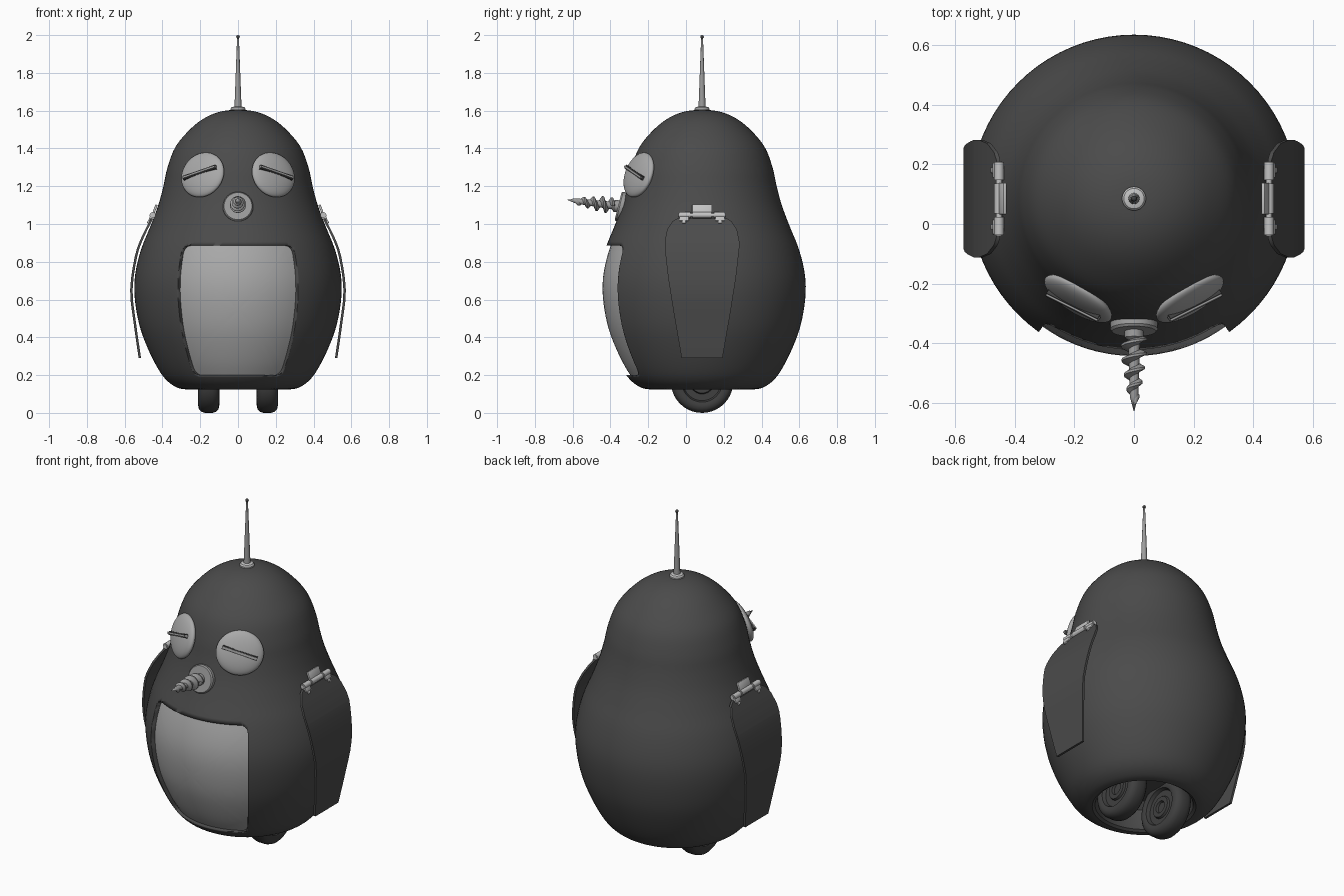
import bpy, bmesh, math
from mathutils import Matrix, Vector

if "Cube" in bpy.data.objects:
    bpy.data.objects.remove(bpy.data.objects["Cube"])

CY = 0.085  # y of the body's vertical axis


def mat(name, v):
    m = bpy.data.materials.new(name)
    m.diffuse_color = (v, v, v, 1)
    m.use_nodes = True
    m.node_tree.nodes["Principled BSDF"].inputs["Base Color"].default_value = m.diffuse_color
    return m


DARK = mat("dark_shell", 0.07)
BLACK = mat("black_rubber", 0.05)
PALE = mat("pale_grey", 0.40)
METAL = mat("metal_grey", 0.33)
BRIGHT = mat("bright_metal", 0.55)


def finish(name, bm, material, M=Matrix(), angle=35):
    bmesh.ops.recalc_face_normals(bm, faces=bm.faces)
    bm.transform(M)
    me = bpy.data.meshes.new(name)
    bm.to_mesh(me)
    bm.free()
    ob = bpy.data.objects.new(name, me)
    bpy.context.collection.objects.link(ob)
    me.materials.append(material)
    bpy.ops.object.select_all(action='DESELECT')
    ob.select_set(True)
    bpy.context.view_layer.objects.active = ob
    bpy.ops.object.shade_smooth_by_angle(angle=math.radians(angle))
    return ob


def skin(bm, rings, closed=True):
    for a, b in zip(rings, rings[1:]):
        n = max(len(a), len(b))
        for i in range(n):
            j = (i + 1) % n
            q = [a[i % len(a)], a[j % len(a)], b[j % len(b)], b[i % len(b)]]
            q = list(dict.fromkeys(q))
            if len(q) > 2:
                bm.faces.new(q)


def lathe(name, profile, material, M=Matrix(), n=32, angle=35):
    bm = bmesh.new()
    rings = []
    for r, z in profile:
        if r < 1e-5:
            rings.append([bm.verts.new((0, 0, z))])
        else:
            rings.append([bm.verts.new((r * math.cos(2 * math.pi * i / n),
                                        r * math.sin(2 * math.pi * i / n), z)) for i in range(n)])
    skin(bm, rings)
    return finish(name, bm, material, M, angle)


def box(name, size, material, M=Matrix(), bevel=0.0):
    bm = bmesh.new()
    bmesh.ops.create_cube(bm, size=1)
    bm.transform(Matrix.Diagonal((*size, 1)))
    if bevel:
        bmesh.ops.bevel(bm, geom=bm.edges[:], offset=bevel, segments=2, affect='EDGES', profile=0.5)
    return finish(name, bm, material, M)


def spline(pts, k=4):
    P = [Vector(p) for p in pts]
    out = []
    for i in range(len(P) - 1):
        a, b, c, d = P[max(i - 1, 0)], P[i], P[i + 1], P[min(i + 2, len(P) - 1)]
        for s in range(k):
            t = s / k
            out.append(0.5 * (2 * b + (c - a) * t + (2 * a - 5 * b + 4 * c - d) * t * t
                              + (3 * b - a - 3 * c + d) * t ** 3))
    return [tuple(p) for p in out] + [tuple(P[-1])]


def lerp_table(table, z):
    for (v0, z0), (v1, z1) in zip(table, table[1:]):
        if z1 <= z <= z0:
            return v0 + (v1 - v0) * (z0 - z) / (z0 - z1)
    return table[-1][0]


# body shell, with a hollow underneath for the wheels
outer = spline([(0, 1.605), (.085, 1.597), (.17, 1.565), (.25, 1.505), (.33, 1.41), (.373, 1.3),
                (.395, 1.2), (.422, 1.1), (.463, .99), (.508, .88), (.538, .77), (.549, .67),
                (.541, .56), (.515, .44), (.468, .32), (.415, .22), (.37, .165), (.32, .133), (.28, .125)])
hollow = [(.265, .135), (.252, .17), (.24, .24), (.2, .275), (0, .285)]
body = lathe("body", outer + hollow, DARK, Matrix.Translation((0, CY, 0)), 80)


# belly window: rounded rectangle in (angle, height) wrapped around the body
def belly_outline():
    pts = []
    ha, hz, ra, rz = math.radians(35.5), .342, math.radians(4.5), .04
    corners = [(1, 1, 0), (-1, 1, 90), (-1, -1, 180), (1, -1, 270)]
    arcs = [[(sx * (ha - ra) + ra * math.cos(math.radians(s + a)),
              sz * (hz - rz) + rz * math.sin(math.radians(s + a))) for a in range(0, 91, 15)]
            for sx, sz, s in corners]
    for i, arc in enumerate(arcs):
        pts += arc
        p, q = arc[-1], arcs[(i + 1) % 4][0]
        pts += [(p[0] + (q[0] - p[0]) * t / 12, p[1] + (q[1] - p[1]) * t / 12) for t in range(1, 12)]
    return pts


def belly_slab(name, inner, out, material, grow=1.0):
    bm = bmesh.new()
    outline = belly_outline()

    def ring(s, off):
        vs = []
        for a, z in (outline if s else [(0, 0)]):
            zz = .543 + z * s * grow
            r = lerp_table(outer, zz) + off
            aa = a * s * grow
            vs.append(bm.verts.new((r * math.sin(aa), CY - r * math.cos(aa), zz)))
        return vs
    steps = [i / 10 for i in range(11)]
    skin(bm, [ring(s, inner) for s in steps] + [ring(s, out) for s in reversed(steps)])
    return finish(name, bm, material)


cutter = belly_slab("belly_cutter", -.035, .08, DARK)
cutter.hide_render = True
mod = body.modifiers.new("belly_window", 'BOOLEAN')
mod.object, mod.operation, mod.solver = cutter, 'DIFFERENCE', 'EXACT'
bpy.context.view_layer.objects.active = body
bpy.ops.object.modifier_apply(modifier=mod.name)
bpy.data.objects.remove(cutter)
belly_slab("belly_panel", -.05, -.022, PALE, 1.002)

# antenna
AX = Matrix.Translation((0, CY, 0))
lathe("antenna_base", [(0, 1.59), (.04, 1.59), (.04, 1.61), (.034, 1.618), (.02, 1.622), (0, 1.622)], BRIGHT, AX)
lathe("antenna_rod", [(0, 1.61), (.019, 1.61), (.005, 1.985), (0, 1.985)], METAL, AX, 16)
lathe("antenna_tip", [(.0095 * math.sin(math.pi * i / 8), 1.9905 - .0095 * math.cos(math.pi * i / 8))
                      for i in range(9)], BLACK, AX, 16)

# beak: round mount and drill
lathe("beak_mount", [(0, -.03), (.08, -.03), (.08, .012), (.074, .02), (0, .02)], METAL,
      Matrix.Translation((0, -.34, 1.09)) @ Vector((0, -.97, .24)).to_track_quat('Z', 'Y').to_matrix().to_4x4())
tip, root = Vector((0, -.63, 1.128)), Vector((0, -.345, 1.092))
L = (tip - root).length
DRILL = Matrix.Translation(root) @ (tip - root).to_track_quat('Z', 'Y').to_matrix().to_4x4()
lathe("drill_core", [(0, 0), (.032, 0), (.032, .035), (.02, .045), (.016, L * .6), (.014, L * .82), (0, L)],
      METAL, DRILL, 20)
bm = bmesh.new()
rings = []
for i in range(121):
    t = i / 120
    a, z = 2 * math.pi * 4.25 * t, .04 + t * (L * .86 - .04)
    R = .043 - .024 * max(0, t - .3) / .7 - .008 * max(0, t - .9) / .1
    rings.append([bm.verts.new((r * math.cos(a), r * math.sin(a), z + dz))
                  for r, dz in ((.011, -.017), (R, -.004), (R, .004), (.011, .017))])
skin(bm, rings)
bm.faces.new(rings[0])
bm.faces.new(rings[-1])
finish("drill_thread", bm, METAL, DRILL, 45)

FLIP_X = spline([(.455, 1.03), (.505, .93), (.54, .83), (.565, .65), (.546, .47), (.52, .29)], 3)
EDGE = [(.13, 1.03), (.155, 1.015), (.185, .97), (.197, .91), (.197, .87), (.18, .72), (.15, .53), (.108, .29)]

for s, side in ((1, "right"), (-1, "left")):
    # eye with a slanted slit
    E = (Matrix.Translation((s * .187, -.25, 1.26)) @ Matrix.Rotation(s * math.radians(32), 4, 'Z')
         @ Matrix.Rotation(math.radians(-17), 4, 'X'))
    bm = bmesh.new()
    bmesh.ops.create_uvsphere(bm, u_segments=40, v_segments=24, radius=1)
    finish(side + "_eye", bm, PALE, E @ Matrix.Diagonal((.13, .036, .123, 1)))
    S = E @ Matrix.Rotation(s * math.radians(18), 4, 'Y')
    box(side + "_eye_slit", (.2, .03, .022), BLACK, S @ Matrix.Translation((0, -.0225, .004)))
    box(side + "_eye_lid", (.2, .03, .011), METAL, S @ Matrix.Translation((0, -.029, .004)))

    # flipper, bent plate
    bm = bmesh.new()
    rings = []
    for x, z in sorted(FLIP_X + [(lerp_table(FLIP_X, zz), zz) for _, zz in EDGE[1:5]], key=lambda p: -p[1]):
        w = lerp_table(EDGE, z)
        rings.append([bm.verts.new((s * (x + dx), CY + k * w, z))
                      for dx, k in ((-.007, -1), (.006, -1), (.006, 1), (-.007, 1))])
    skin(bm, rings)
    bm.faces.new(rings[0])
    bm.faces.new(rings[-1])
    bmesh.ops.remove_doubles(bm, verts=bm.verts, dist=1e-4)
    finish(side + "_flipper", bm, DARK)

    # hinge: pin, knuckles, leaf plate and screws
    HX = s * .452
    PIN = Matrix.Translation((HX, CY, 1.047)) @ Matrix.Rotation(math.pi / 2, 4, 'X')
    lathe(side + "_hinge_pin", [(0, -.125), (.01, -.125), (.01, .125), (0, .125)], BRIGHT, PIN, 16)
    for c, h in ((-.092, .03), (0, .05), (.092, .03)):
        lathe(side + "_hinge_knuckle", [(0, c - h), (.016, c - h), (.016, c + h), (0, c + h)], BRIGHT, PIN, 16)
    LEAN = Matrix.Rotation(s * math.radians(-20), 4, 'Y')
    box(side + "_hinge_leaf", (.012, .105, .05), BRIGHT, Matrix.Translation((s * .44, CY, 1.078)) @ LEAN, .003)
    for y in (-.095, .095):
        box(side + "_hinge_tab", (.012, .05, .03), BRIGHT, Matrix.Translation((s * .464, CY + y, 1.03)) @ LEAN, .003)
        box(side + "_hinge_screw", (.014, .018, .018), BRIGHT,
            Matrix.Translation((s * .473, CY + y, 1.01)) @ LEAN, .004)

    # wheel: rounded tyre with a stepped hub
    half = [(0, .03), (.03, .03), (.035, .042), (.06, .042), (.065, .03), (.1, .03), (.108, .05),
            (.125, .056), (.145, .052), (.158, .04), (.165, .02)]
    lathe(side + "_wheel", half + [(r, -z) for r, z in reversed(half)], BLACK,
          Matrix.Translation((s * .155, CY, .165)) @ Matrix.Rotation(math.pi / 2, 4, 'Y'), 40)
